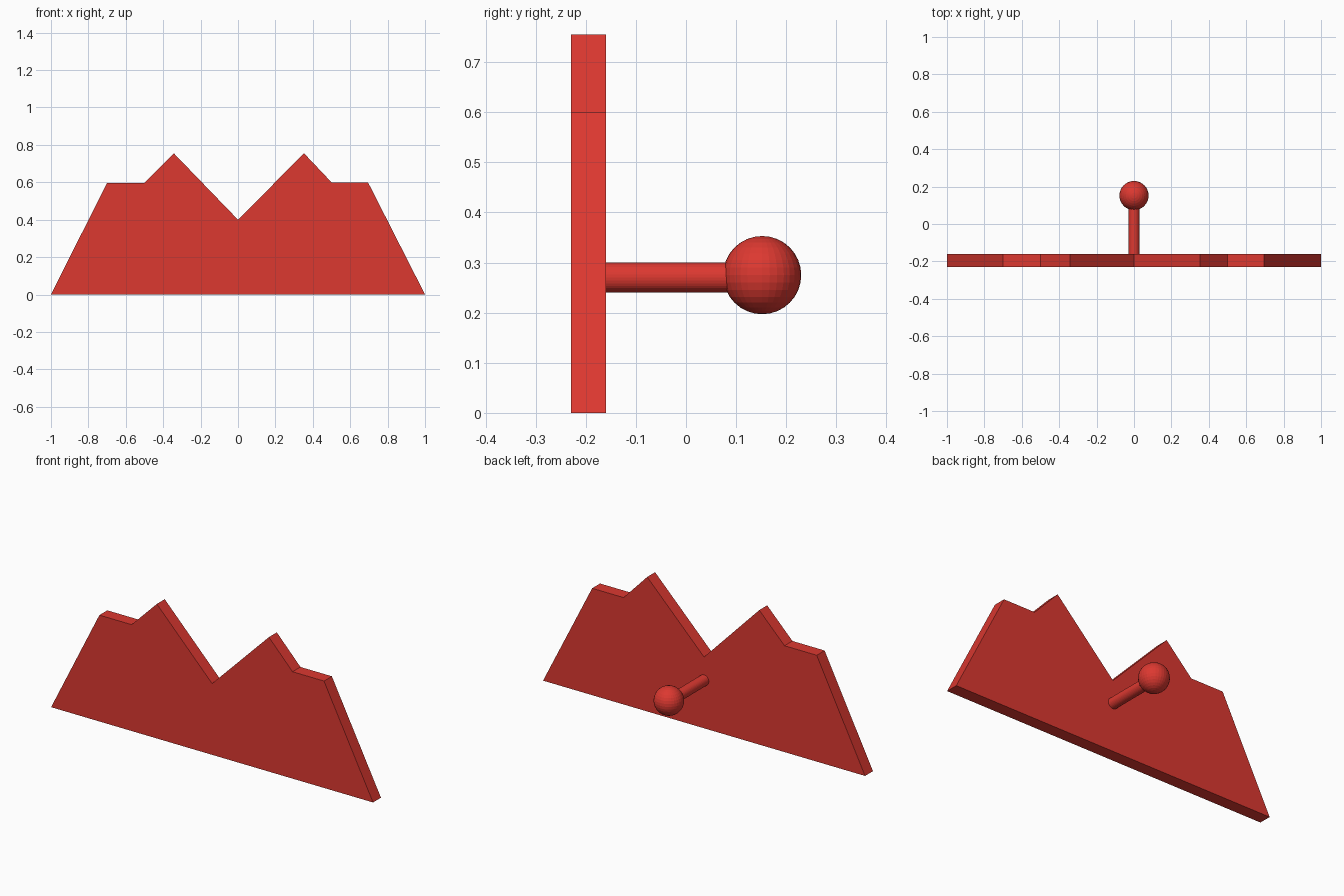
import bpy
import bmesh
import math

cube = bpy.data.objects.get("Cube")
if cube:
    bpy.data.objects.remove(cube, do_unlink=True)

# Single red used on every part
red = bpy.data.materials.new("red")
red.use_nodes = True
colour = (0.72, 0.04, 0.03, 1)
red.diffuse_color = colour
red.node_tree.nodes["Principled BSDF"].inputs["Base Color"].default_value = colour


def finish(name, bm):
    bmesh.ops.recalc_face_normals(bm, faces=bm.faces[:])
    mesh = bpy.data.meshes.new(name)
    bm.to_mesh(mesh)
    bm.free()
    mesh.materials.append(red)
    obj = bpy.data.objects.new(name, mesh)
    bpy.context.collection.objects.link(obj)
    return obj


# Twin-peaked plate: a front outline extruded backwards
FRONT, BACK = -0.23, -0.16
outline = [(-1, 0), (1, 0), (0.695, 0.6), (0.5, 0.6), (0.353, 0.755),
           (0, 0.4), (-0.343, 0.755), (-0.5, 0.597), (-0.7, 0.597)]
bm = bmesh.new()
face = bm.faces.new([bm.verts.new((x, FRONT, z)) for x, z in outline])
extruded = bmesh.ops.extrude_face_region(bm, geom=[face])["geom"]
verts = [v for v in extruded if isinstance(v, bmesh.types.BMVert)]
bmesh.ops.translate(bm, verts=verts, vec=(0, BACK - FRONT, 0))
finish("peaked_plate", bm)

# Handle rod running back from the plate into the knob
ROD_END = 0.1
bm = bmesh.new()
bmesh.ops.create_cone(bm, cap_ends=True, segments=32, radius1=0.03,
                      radius2=0.03, depth=ROD_END - BACK)
rod = finish("handle_rod", bm)
rod.rotation_euler.x = math.pi / 2
rod.location = (0, (ROD_END + BACK) / 2, 0.27)

# Round knob at the end of the rod
bm = bmesh.new()
bmesh.ops.create_uvsphere(bm, u_segments=32, v_segments=16, radius=0.078)
knob = finish("handle_knob", bm)
knob.location = (0, 0.152, 0.275)
